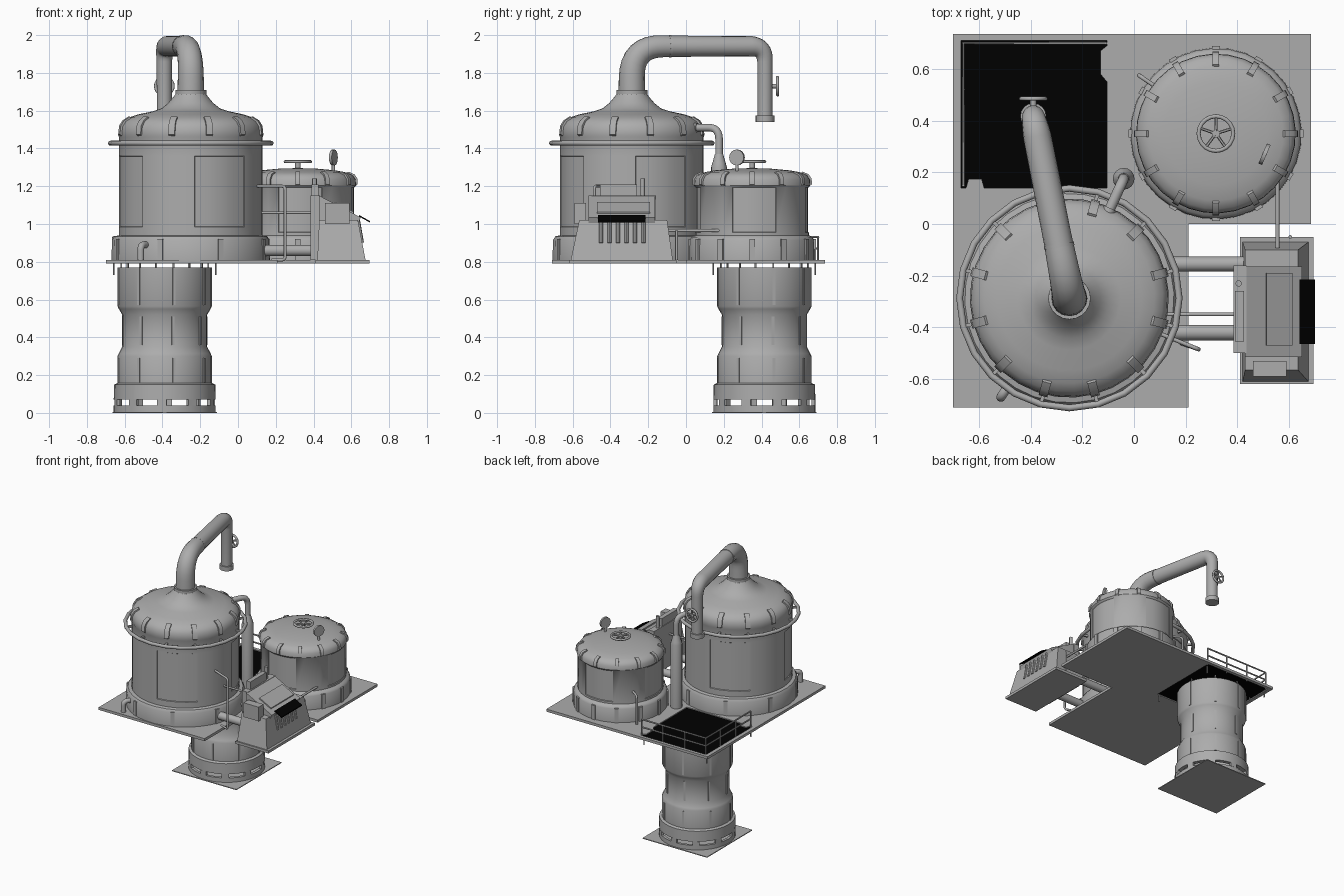
import bpy, bmesh, math
from mathutils import Vector, Matrix

if "Cube" in bpy.data.objects:
    bpy.data.objects.remove(bpy.data.objects["Cube"])


def material(name, v):
    m = bpy.data.materials.new(name)
    m.diffuse_color = (v, v, v, 1)
    m.use_nodes = True
    m.node_tree.nodes["Principled BSDF"].inputs["Base Color"].default_value = m.diffuse_color
    return m


GREY = material("grey metal", 0.415)
BLACK = material("black grating", 0.0)


def finish(ob, name, mat=GREY, smooth=True):
    ob.name = name
    ob.data.materials.clear()
    ob.data.materials.append(mat)
    if smooth:
        bpy.ops.object.select_all(action='DESELECT')
        ob.select_set(True)
        bpy.context.view_layer.objects.active = ob
        bpy.ops.object.shade_smooth_by_angle(angle=math.radians(35))
    return ob


def from_bm(bm, name, mat=GREY, smooth=False):
    bmesh.ops.recalc_face_normals(bm, faces=bm.faces[:])
    me = bpy.data.meshes.new(name)
    bm.to_mesh(me)
    bm.free()
    ob = bpy.data.objects.new(name, me)
    bpy.context.collection.objects.link(ob)
    return finish(ob, name, mat, smooth)


def prism(name, poly, lo, hi, axis='y', mat=GREY):
    """Extrude a polygon: (x, z) along y, or (x, y) along z."""
    bm = bmesh.new()
    place = (lambda p, t: (p[0], t, p[1])) if axis == 'y' else (lambda p, t: (p[0], p[1], t))
    a = [bm.verts.new(place(p, lo)) for p in poly]
    b = [bm.verts.new(place(p, hi)) for p in poly]
    bm.faces.new(a)
    bm.faces.new(b)
    for i in range(len(poly)):
        j = (i + 1) % len(poly)
        bm.faces.new((a[i], a[j], b[j], b[i]))
    return from_bm(bm, name, mat)


def box(name, x0, x1, y0, y1, z0, z1, mat=GREY):
    return prism(name, [(x0, y0), (x1, y0), (x1, y1), (x0, y1)], z0, z1, 'z', mat)


def lathe(name, centre, profile, seg=32, panel=None):
    """Revolve (r, z) points; panel = (profile row, start angle) cuts four inset panels."""
    bm = bmesh.new()
    rings = []
    start = math.radians(panel[1]) if panel else 0
    for r, z in profile:
        rings.append([bm.verts.new((centre[0] + r * math.cos(start + k * math.tau / seg),
                                    centre[1] + r * math.sin(start + k * math.tau / seg), z))
                      for k in range(seg)])
    panels = [[] for _ in range(4)]
    for i in range(len(rings) - 1):
        for k in range(seg):
            n = (k + 1) % seg
            f = bm.faces.new((rings[i][k], rings[i][n], rings[i + 1][n], rings[i + 1][k]))
            if panel and i == panel[0] and k % 8 < 4:
                panels[k // 8].append(f)
    bm.normal_update()
    for p in panels:
        if p:
            bmesh.ops.inset_region(bm, faces=p, thickness=0.003, depth=-0.005)
    bmesh.ops.remove_doubles(bm, verts=bm.verts[:], dist=1e-5)
    return from_bm(bm, name, GREY, True)


def tube(name, pts, r, r_end=None, bend=0.0, res=6):
    """Round pipe along a path with filleted corners."""
    pts = [Vector(p) for p in pts]
    path = [pts[0]]
    for a, p, b in zip(pts, pts[1:], pts[2:]):
        if bend:
            s, e = p + (a - p).normalized() * bend, p + (b - p).normalized() * bend
            path += [s * (1 - t) ** 2 + p * 2 * t * (1 - t) + e * t * t for t in (k / 8 for k in range(9))]
        else:
            path.append(p)
    path.append(pts[-1])
    cu = bpy.data.curves.new(name, 'CURVE')
    cu.dimensions = '3D'
    cu.bevel_depth, cu.bevel_resolution, cu.use_fill_caps = 1.0, res, True
    sp = cu.splines.new('POLY')
    sp.points.add(len(path) - 1)
    for i, p in enumerate(path):
        sp.points[i].co = (*p, 1)
        sp.points[i].radius = r + ((r_end or r) - r) * i / (len(path) - 1)
    ob = bpy.data.objects.new(name, cu)
    bpy.context.collection.objects.link(ob)
    bpy.ops.object.select_all(action='DESELECT')
    ob.select_set(True)
    bpy.context.view_layer.objects.active = ob
    bpy.ops.object.convert(target='MESH')
    return finish(bpy.context.object, name)


def torus(name, loc, R, r, rot=(0, 0, 0), seg=24):
    bpy.ops.mesh.primitive_torus_add(location=loc, rotation=rot, major_radius=R, minor_radius=r,
                                     major_segments=seg, minor_segments=12)
    return finish(bpy.context.object, name)


def handwheel(name, loc, R, rot=(0, 0, 0)):
    torus(name + "_rim", loc, R, 0.008, rot, 20)
    m = Matrix.Rotation(rot[0], 3, 'X')
    for k in range(5):
        a = k * math.tau / 5 + 0.3
        tube(name + "_spoke", [loc, Vector(loc) + m @ Vector((R * math.cos(a), R * math.sin(a), 0))], 0.006, res=1)


def ribs(name, centre, r, count, width, depth, z0, z1, offset=0):
    """Small radial blocks spread round a drum."""
    bm = bmesh.new()
    for k in range(count):
        a = offset + k * math.tau / count
        m = (Matrix.Translation((centre[0], centre[1], (z0 + z1) / 2)) @ Matrix.Rotation(a, 4, 'Z')
             @ Matrix.Translation((r, 0, 0)) @ Matrix.Diagonal((depth, width, z1 - z0, 1)))
        bmesh.ops.create_cube(bm, size=1, matrix=m)
    return from_bm(bm, name)


def straps(name, centre, profile, count, width, offset=0):
    """Curved straps that follow a (r, z) profile over the edge of a dome."""
    bm = bmesh.new()
    for k in range(count):
        a = offset + k * math.tau / count
        d, s = Vector((math.cos(a), math.sin(a), 0)), Vector((-math.sin(a), math.cos(a), 0)) * width / 2
        c = Vector((*centre, 0))
        rows = []
        for r, z in profile:
            o, i = c + d * (r + 0.008) + Vector((0, 0, z + 0.005)), c + d * (r - 0.01) + Vector((0, 0, z - 0.008))
            rows.append([bm.verts.new(p) for p in (o - s, o + s, i + s, i - s)])
        for p, q in zip(rows, rows[1:]):
            for j in range(4):
                bm.faces.new((p[j], p[(j + 1) % 4], q[(j + 1) % 4], q[j]))
        bm.faces.new(rows[0])
        bm.faces.new(rows[-1])
    return from_bm(bm, name, GREY, True)


# Platform: L shape with a square opening
xs, ys = [-0.70, -0.67, -0.105, 0.21, 0.685], [-0.71, 0, 0.14, 0.71, 0.735]
bm = bmesh.new()
for i in range(4):
    for j in range(4):
        if (i == 3 and j == 0) or (i == 1 and j == 2):
            continue
        q = [(xs[i], ys[j]), (xs[i + 1], ys[j]), (xs[i + 1], ys[j + 1]), (xs[i], ys[j + 1])]
        bm.faces.new([bm.verts.new((x, y, 0.79)) for x, y in q])
bmesh.ops.remove_doubles(bm, verts=bm.verts[:], dist=1e-5)
ext = bmesh.ops.extrude_face_region(bm, geom=bm.faces[:])
bmesh.ops.translate(bm, vec=(0, 0, 0.02), verts=[v for v in ext['geom'] if isinstance(v, bmesh.types.BMVert)])
from_bm(bm, "platform")
box("grating", -0.67, -0.105, 0.14, 0.71, 0.797, 0.803, BLACK)
prism("grating_corner_back", [(-0.105, 0.69), (-0.13, 0.67), (-0.13, 0.58), (-0.105, 0.55)], 0.803, 0.81, 'z')
prism("grating_corner_front", [(-0.65, 0.14), (-0.64, 0.175), (-0.59, 0.175), (-0.58, 0.14)], 0.803, 0.81, 'z')

# Guard rail round the grating
for z in (0.87, 0.93):
    tube("guard_rail", [(-0.66, 0.15, z), (-0.66, 0.70, z), (-0.11, 0.70, z)], 0.006, res=1)
for x, y in [(-0.66, 0.15), (-0.66, 0.33), (-0.66, 0.52), (-0.66, 0.70), (-0.48, 0.70), (-0.29, 0.70), (-0.11, 0.70)]:
    tube("rail_post", [(x, y, 0.79), (x, y, 0.93)], 0.006, res=1)

# Lower tower with slotted foot
T = (-0.388, 0.415)
box("base_plate", T[0] - 0.277, T[0] + 0.277, T[1] - 0.277, T[1] + 0.277, 0, 0.006)
lathe("tower_foot", T, [(0.25, 0.006), (0.27, 0.006), (0.27, 0.04), (0.25, 0.04), (0.25, 0.006)])
ribs("tower_foot_posts", T, 0.26, 10, 0.05, 0.018, 0.04, 0.07, 0.26)
lathe("tower_drum", T, [(0.24, 0.07), (0.27, 0.07), (0.268, 0.15), (0.25, 0.158), (0.25, 0.30), (0.243, 0.315),
                        (0.225, 0.35), (0.225, 0.52), (0.243, 0.55), (0.25, 0.565), (0.25, 0.77), (0.235, 0.77),
                        (0.21, 0.54), (0.21, 0.33), (0.24, 0.07)])
ribs("tower_lower_ribs", T, 0.248, 8, 0.015, 0.012, 0.16, 0.29, 0.2)
ribs("tower_middle_ribs", T, 0.222, 8, 0.015, 0.014, 0.36, 0.51, 0.2)
ribs("tower_upper_ribs", T, 0.248, 8, 0.015, 0.012, 0.57, 0.77, 0.2)
ribs("tower_hangers", T, 0.235, 8, 0.008, 0.008, 0.74, 0.80, 0.2)
for sx in (-1, 1):
    for sy in (-1, 1):
        tube("platform_hook", [(T[0] + sx * 0.27, T[1] + sy * 0.27, 0.79), (T[0] + sx * 0.27, T[1] + sy * 0.27, 0.73)], 0.005, res=1)

# Large tank
A = (-0.25, -0.287)
DOME_A = [(0.381, 1.46), (0.385, 1.47), (0.38, 1.515), (0.362, 1.543), (0.33, 1.563), (0.28, 1.58)]
lathe("large_tank", A, [(0.42, 0.81), (0.418, 0.915), (0.405, 0.935), (0.381, 0.94), (0.381, 0.985), (0.381, 1.36)]
      + DOME_A + [(0.20, 1.597), (0.155, 1.612), (0.12, 1.64), (0.09, 1.675), (0.08, 1.69)], panel=(4, -87))
ribs("large_tank_base_ribs", A, 0.414, 8, 0.03, 0.016, 0.81, 0.92, 0.39)
straps("large_tank_dome_straps", A, DOME_A[1:5], 12, 0.035, 0.26)
ribs("ring_brackets", A, 0.405, 12, 0.014, 0.06, 1.42, 1.435, 0.26)
torus("tank_ring", (*A, 1.428), 0.425, 0.013)
lathe("neck_flange", A, [(0.06, 1.685), (0.082, 1.685), (0.082, 1.71), (0.06, 1.71)], 20)

# Overhead pipe with outlet and valve
mid, end = (-0.289, -0.09, 1.941), (-0.39, 0.418, 1.941)
tube("pipe_elbow", [(*A, 1.69), (*A, 1.941), mid], 0.07, 0.058, 0.165)
tube("pipe_joint", [mid, (-0.291, -0.078, 1.941)], 0.059)
tube("pipe_run", [mid, end, (-0.39, 0.418, 1.56)], 0.056, 0.04, 0.08)
tube("pipe_outlet", [(-0.39, 0.418, 1.575), (-0.39, 0.418, 1.54)], 0.05)
tube("valve_stem", [(-0.39, 0.45, 1.73), (-0.39, 0.49, 1.73)], 0.012)
handwheel("valve_wheel", (-0.39, 0.485, 1.73), 0.047, (math.pi / 2, 0, 0))

# Small tank, hand wheel and gauge
B = (0.317, 0.35)
DOME_B = [(0.302, 1.195), (0.309, 1.205), (0.307, 1.235), (0.292, 1.258), (0.26, 1.272)]
lathe("small_tank", B, [(0.332, 0.81), (0.33, 0.915), (0.32, 0.93), (0.302, 0.94), (0.302, 0.955)] + DOME_B
      + [(0.20, 1.284), (0.1, 1.293), (0, 1.296)], panel=(4, -20))
ribs("small_tank_base_ribs", B, 0.33, 12, 0.03, 0.016, 0.81, 0.92)
straps("small_tank_dome_straps", B, DOME_B[1:], 12, 0.025)
tube("hatch_stem", [(*B, 1.28), (*B, 1.335)], 0.015)
handwheel("hatch_wheel", (*B, 1.33), 0.067)
tube("gauge_stem", [(0.505, 0.27, 1.24), (0.505, 0.27, 1.33)], 0.009)
tube("gauge", [(0.498, 0.273, 1.352), (0.512, 0.267, 1.352)], 0.042)

# Column and pipes between the tanks
lathe("column", (-0.04, 0.175), [(0.042, 0.81), (0.042, 1.30), (0.036, 1.32), (0.022, 1.37), (0, 1.37)], 16)
tube("column_pipe", [(-0.12, 0.0, 1.51), (-0.04, 0.175, 1.51), (-0.04, 0.175, 1.36)], 0.02, bend=0.06)
tube("column_pipe_collar", [(-0.105, 0.033, 1.51), (-0.092, 0.061, 1.51)], 0.026)
tube("drain_pipe", [(-0.47, -0.60, 0.89), (-0.515, -0.67, 0.89), (-0.515, -0.67, 0.81)], 0.018, bend=0.03)
tube("side_pipe", [(0.10, 0.52, 1.03), (0.02, 0.575, 1.03), (0.02, 0.575, 0.81)], 0.008, bend=0.03)

# Control unit and its feed pipes
for y, r in ((-0.155, 0.029), (-0.42, 0.03)):
    tube("feed_pipe", [(0.08, y, 0.86), (0.43, y, 0.86)], r)
tube("feed_rod", [(0.10, -0.35, 1.06), (0.42, -0.35, 1.06)], 0.007)
tube("arm_rail", [(0.09, -0.42, 1.20), (0.25, -0.485, 1.20), (0.25, -0.485, 0.81), (0.18, -0.46, 0.81)], 0.008, bend=0.02)
tube("link_rod", [(0.555, 0.18, 0.965), (0.555, -0.12, 0.965)], 0.008)
tube("link_post", [(0.605, -0.05, 0.81), (0.605, -0.05, 0.965)], 0.007)
box("unit_flange", 0.41, 0.695, -0.62, -0.05, 0.79, 0.81)
body = box("unit_body", 0.42, 0.675, -0.61, -0.07, 0.81, 1.02)
for v in body.data.vertices:
    if v.co.z > 1:
        v.co.x = 0.43 if v.co.x < 0.5 else 0.635
        v.co.y = -0.565 if v.co.y < -0.3 else -0.10
prism("unit_housing", [(0.43, 1.0), (0.635, 1.0), (0.65, 1.035), (0.43, 1.15)], -0.515, -0.165)
prism("unit_lid", [(0.51, 1.10), (0.61, 1.05), (0.613, 1.064), (0.513, 1.117)], -0.47, -0.19)
box("back_panel", 0.385, 0.435, -0.50, -0.16, 0.81, 1.15)
box("back_panel_top", 0.39, 0.425, -0.455, -0.26, 1.15, 1.21)
box("side_box", 0.46, 0.59, -0.59, -0.53, 1.0, 1.11)
tube("lever", [(0.405, -0.23, 1.14), (0.405, -0.23, 1.24)], 0.012)
prism("unit_grille", [(0.64, 1.048), (0.70, 1.015), (0.70, 1.007), (0.64, 1.04)], -0.465, -0.215, mat=BLACK)
for k in range(6):
    y = -0.45 + k * 0.045
    tube("unit_fin", [(0.634, y, 1.02), (0.655, y, 0.90)], 0.012, res=2)
